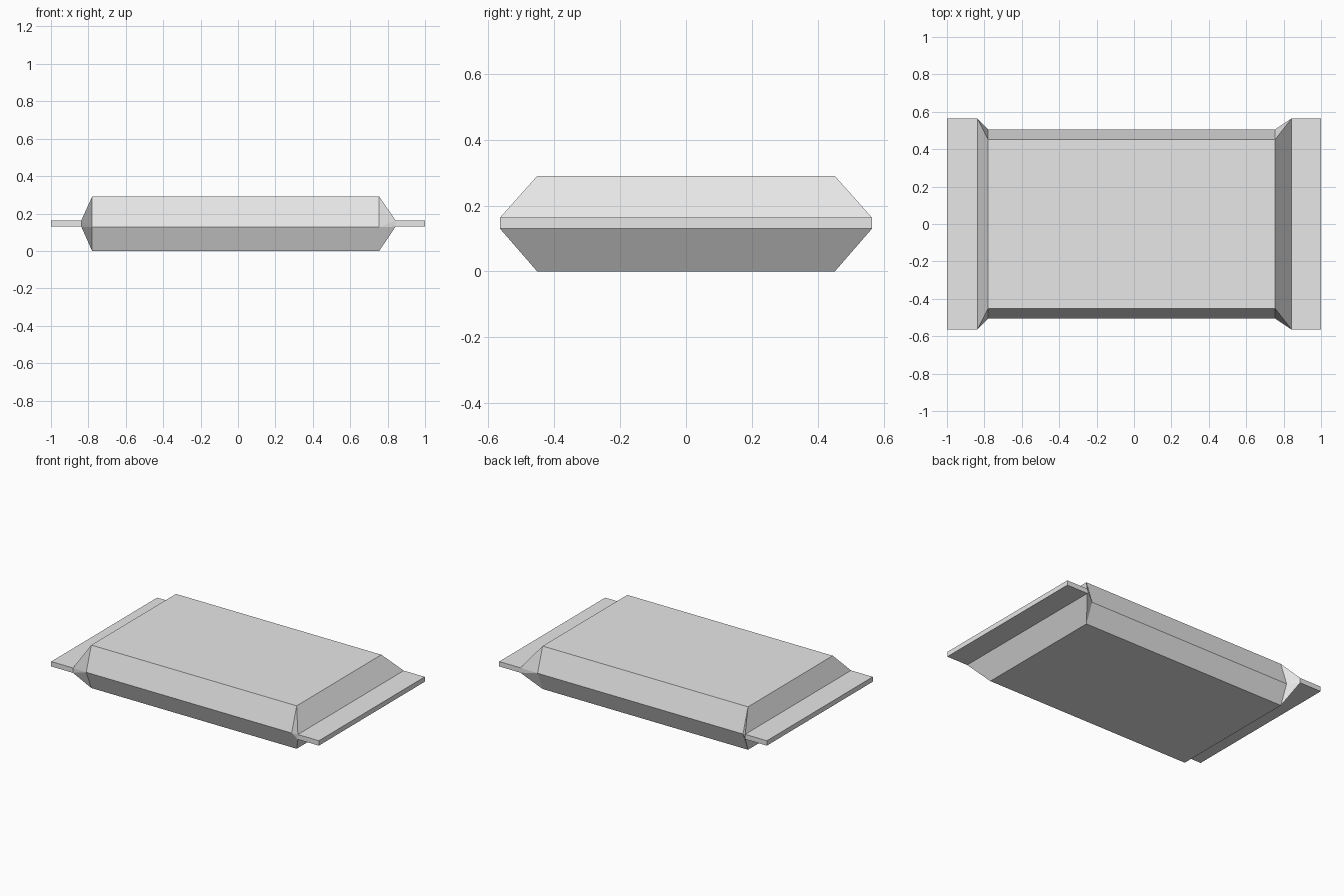
import bpy
import bmesh

cube = bpy.data.objects.get("Cube")
if cube:
    bpy.data.objects.remove(cube, do_unlink=True)

# Single pale grey wrapper colour
GREY = (0.8, 0.8, 0.8, 1.0)
mat = bpy.data.materials.new("pale_grey_wrapper")
mat.use_nodes = True
mat.diffuse_color = GREY
mat.node_tree.nodes["Principled BSDF"].inputs["Base Color"].default_value = GREY

# Main dimensions
HEIGHT, MID_Z = 0.29, 0.127          # pouch top and side crease
FLAT_Y, CREASE_Y = 0.452, 0.506      # half widths of pouch
SEAL_Y, SEAL_LOW, SEAL_TOP = 0.565, 0.13, 0.163
PAD_X = {-1: 0.78, 1: 0.755}         # where the full section ends
SEAL_X = {-1: 0.838, 1: 0.843}       # where the seal strip begins


def finish(name, bm):
    bmesh.ops.recalc_face_normals(bm, faces=bm.faces[:])
    mesh = bpy.data.meshes.new(name)
    bm.to_mesh(mesh)
    bm.free()
    mesh.materials.append(mat)
    obj = bpy.data.objects.new(name, mesh)
    bpy.context.collection.objects.link(obj)
    return obj


# Pouch: hexagonal prism with ends pinched to the seal strips
bm = bmesh.new()
section = [(-FLAT_Y, 0), (-CREASE_Y, MID_Z), (-FLAT_Y, HEIGHT),
           (FLAT_Y, HEIGHT), (CREASE_Y, MID_Z), (FLAT_Y, 0)]
rings = {s: [bm.verts.new((s * PAD_X[s], y, z)) for y, z in section] for s in (-1, 1)}
for i in range(6):
    j = (i + 1) % 6
    bm.faces.new((rings[-1][i], rings[-1][j], rings[1][j], rings[1][i]))

mouth = [(-SEAL_Y, SEAL_LOW), (-SEAL_Y, SEAL_TOP), (SEAL_Y, SEAL_TOP), (SEAL_Y, SEAL_LOW)]
for s, ring in rings.items():
    a, b, c, d = [bm.verts.new((s * SEAL_X[s], y, z)) for y, z in mouth]
    bm.faces.new((ring[2], ring[3], c, b))    # upper slope
    bm.faces.new((ring[5], ring[0], a, d))    # lower slope
    # Folded gussets at the two corners
    for low, mid, top, strip_low, strip_top in ((ring[0], ring[1], ring[2], a, b),
                                                (ring[5], ring[4], ring[3], d, c)):
        bm.faces.new((low, mid, strip_low))
        bm.faces.new((mid, strip_top, strip_low))
        bm.faces.new((mid, top, strip_top))
    bm.faces.new((a, b, c, d))
finish("pouch", bm)

# Flat seal strips at both ends
for s, name in ((-1, "right_seal"), (1, "left_seal")):
    bm = bmesh.new()
    bmesh.ops.create_cube(bm, size=1)
    bmesh.ops.scale(bm, vec=(1 - SEAL_X[s], 2 * SEAL_Y, SEAL_TOP - SEAL_LOW), verts=bm.verts)
    bmesh.ops.translate(bm, vec=(s * (1 + SEAL_X[s]) / 2, 0, (SEAL_TOP + SEAL_LOW) / 2),
                        verts=bm.verts)
    finish(name, bm)
